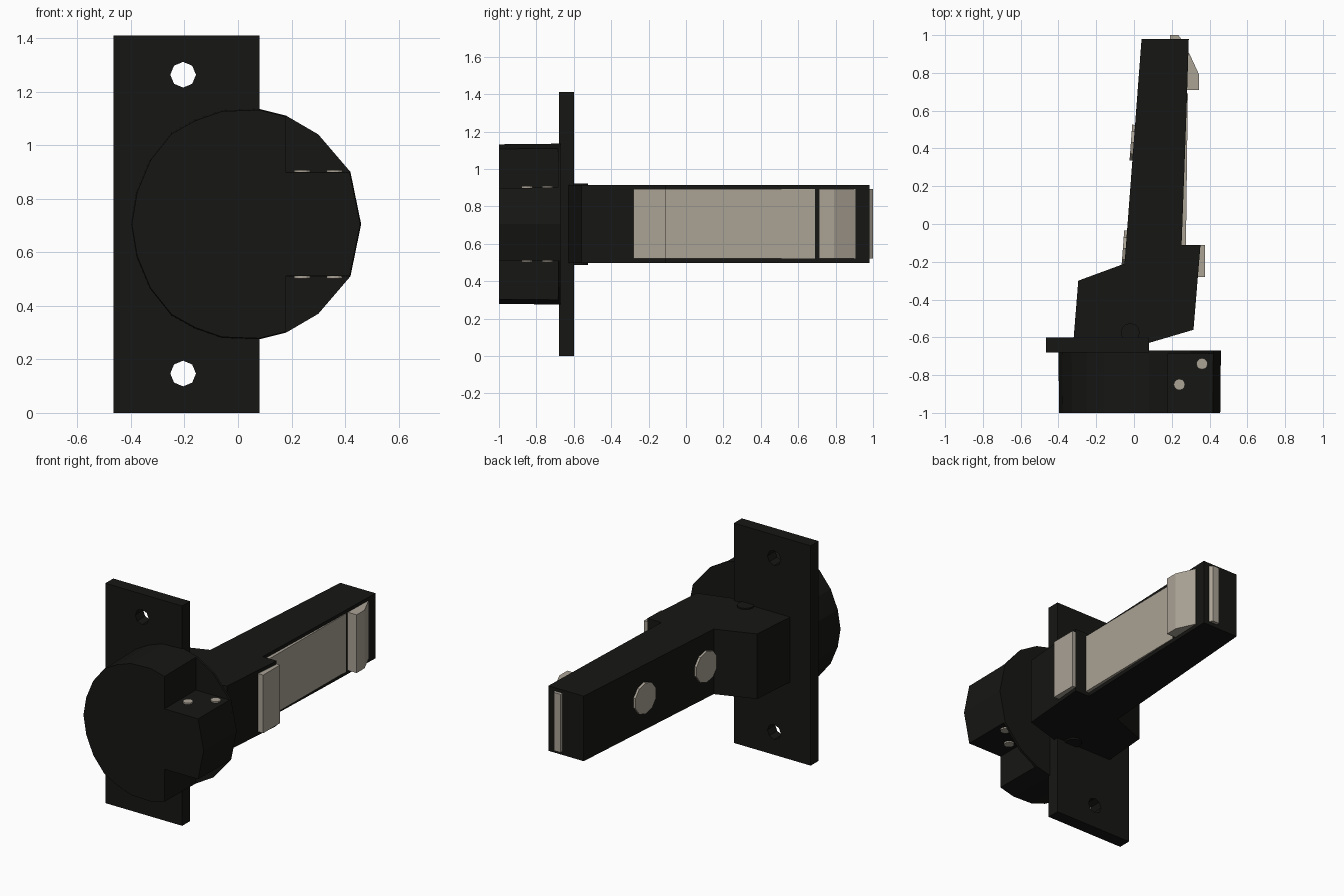
import bpy, bmesh, math
from mathutils import Vector, Matrix

if "Cube" in bpy.data.objects:
    bpy.data.objects.remove(bpy.data.objects["Cube"])

ZC = 0.705  # height of the mirror plane


def material(name, rgb):
    m = bpy.data.materials.new(name)
    m.diffuse_color = (*rgb, 1)
    m.use_nodes = True
    m.node_tree.nodes["Principled BSDF"].inputs["Base Color"].default_value = m.diffuse_color
    return m


DARK = material("black", (0.008, 0.008, 0.007))
BEIGE = material("beige", (0.40, 0.36, 0.30))


def finish(name, bm, mat):
    bmesh.ops.recalc_face_normals(bm, faces=bm.faces)
    me = bpy.data.meshes.new(name)
    bm.to_mesh(me)
    bm.free()
    me.materials.append(mat)
    ob = bpy.data.objects.new(name, me)
    bpy.context.collection.objects.link(ob)
    return ob


def prism(name, pts, axis, lo, hi, mat, lo_scale=1.0):
    """Extrude a profile along y (points are x, z) or z (points are x, y)."""
    bm = bmesh.new()

    def ring(h, s):
        if axis == "y":
            return [bm.verts.new((0.03 + (a - 0.03) * s, h, ZC + (b - ZC) * s)) for a, b in pts]
        return [bm.verts.new((a, b, h)) for a, b in pts]
    r0, r1 = ring(lo, lo_scale), ring(hi, 1)
    bm.faces.new(r0)
    bm.faces.new(r1)
    n = len(pts)
    for i in range(n):
        j = (i + 1) % n
        bm.faces.new((r0[i], r0[j], r1[j], r1[i]))
    return finish(name, bm, mat)


def disc(name, centre, direction, radius, depth, sides, mat):
    bm = bmesh.new()
    rot = Vector(direction).to_track_quat("Z", "Y").to_matrix().to_4x4()
    bmesh.ops.create_cone(bm, cap_ends=True, segments=sides, radius1=radius, radius2=radius,
                          depth=depth, matrix=Matrix.Translation(centre) @ rot)
    return finish(name, bm, mat)


def mirrored(half):
    """Close a half outline (first and last points on the axis) about z = ZC."""
    return [(x, ZC + d) for x, d in half] + [(x, ZC - d) for x, d in half[-2:0:-1]]


# mounting plate with two octagonal screw holes
plate = prism("mounting_plate", [(-0.465, 0), (0.08, 0), (0.08, 1.41), (-0.465, 1.41)],
              "y", -0.68, -0.60, DARK)
for s in (-1, 1):
    cutter = disc("hole_cutter", (-0.205, -0.64, ZC + s * 0.558), (0, 1, 0), 0.048, 0.3, 8, DARK)
    cutter.hide_render = True
    mod = plate.modifiers.new("hole", "BOOLEAN")
    mod.operation, mod.solver, mod.object = "DIFFERENCE", "EXACT", cutter
    bpy.context.view_layer.objects.active = plate
    bpy.ops.object.modifier_apply(modifier=mod.name)
    bpy.data.objects.remove(cutter)

# hinge cup: thin full flange, and a body with two notched corners
left_arc = [(0.18, 0.405), (0.08, 0.43), (-0.06, 0.425), (-0.16, 0.39), (-0.25, 0.34),
            (-0.33, 0.24), (-0.38, 0.12), (-0.40, 0)]
prism("cup_flange", mirrored([(0.46, 0), (0.42, 0.195), (0.30, 0.335)] + left_arc),
      "y", -0.685, -0.67, DARK)
prism("cup_body", mirrored([(0.46, 0), (0.42, 0.195), (0.18, 0.195)] + left_arc),
      "y", -1.0, -0.68, DARK, 0.992)

# rivets on both faces of the cup block
for s in (-1, 1):
    for x, y in ((0.24, -0.85), (0.36, -0.74)):
        disc("cup_rivet", (x, y, ZC + s * 0.193), (0, 0, 1), 0.03, 0.02, 12, BEIGE)

# arm and its pivot pin
prism("hinge_arm", [(0.04, 0.98), (0.29, 0.98), (0.278, 0.60), (0.252, -0.11), (0.352, -0.11),
                    (0.315, -0.56), (0.06, -0.635), (-0.32, -0.61), (-0.295, -0.30),
                    (-0.05, -0.21)], "z", 0.497, 0.914, DARK)
disc("pivot_pin", (-0.02, -0.575, ZC), (0, 0, 1), 0.05, 0.435, 12, DARK)

# light inserts along the arm
inserts = {
    "front_catch": [(0.32, -0.28), (0.375, -0.28), (0.375, -0.11), (0.32, -0.11)],
    "side_panel": [(0.22, -0.112), (0.275, -0.112), (0.285, 0.69), (0.23, 0.69)],
    "rear_wedge": [(0.25, 0.71), (0.345, 0.71), (0.345, 0.79), (0.292, 0.905), (0.25, 0.905)],
    "tip_catch": [(0.19, 0.96), (0.25, 0.96), (0.25, 0.98), (0.235, 1.0), (0.19, 1.0)],
}
for name, pts in inserts.items():
    prism(name, pts, "z", 0.52, 0.893, BEIGE)

# round buttons on the plain side of the arm
side = Vector((-1.19, 0.09, 0)).normalized()
for y in (0.43, -0.13):
    x = -0.05 + 0.09 * (y + 0.21) / 1.19
    disc("side_button", Vector((x, y, ZC)), side, 0.10, 0.03, 10, BEIGE)
